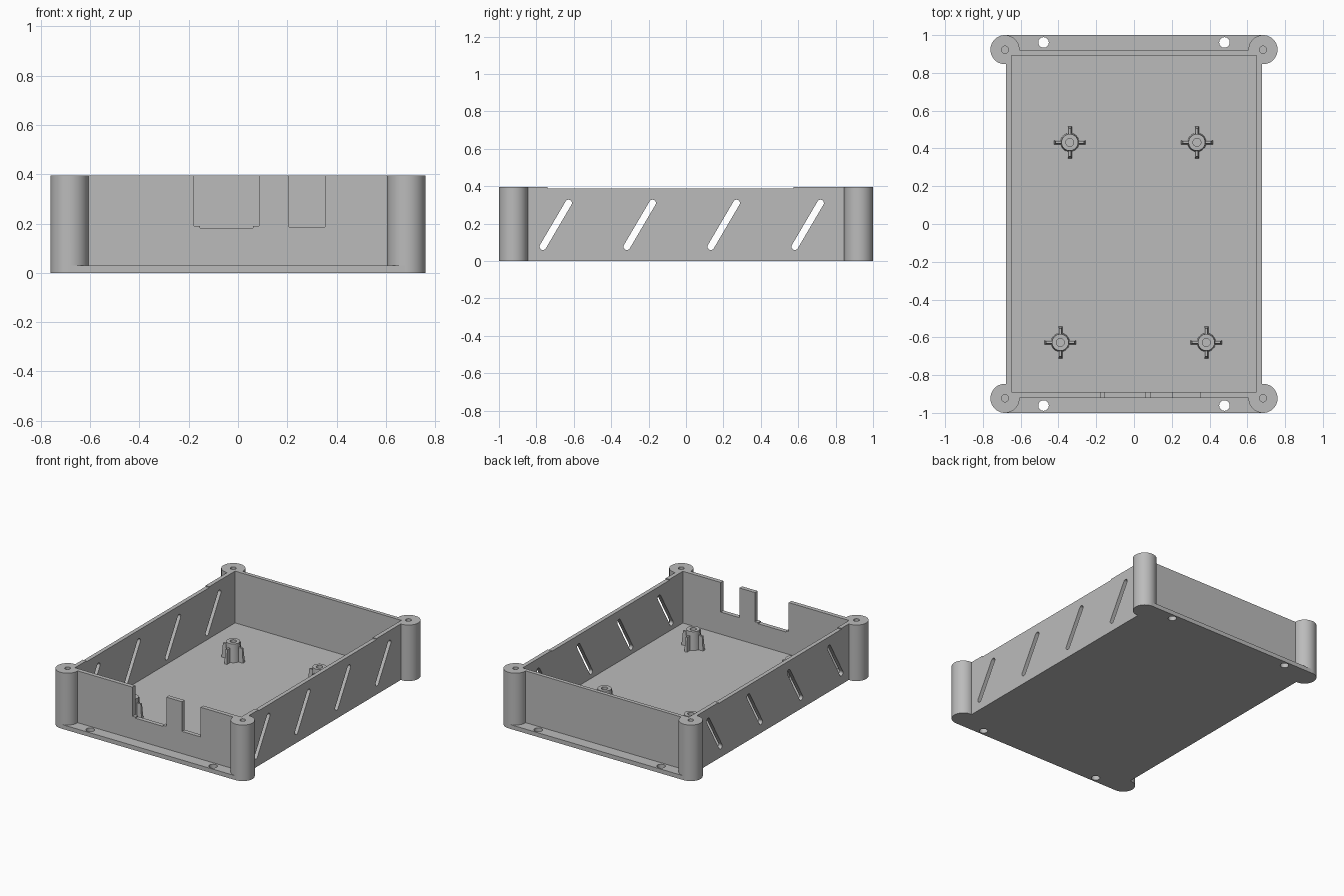
import bpy, bmesh, math
from mathutils import Matrix, Vector

old = bpy.data.objects.get("Cube")
if old:
    bpy.data.objects.remove(old, do_unlink=True)

grey = bpy.data.materials.new("plain grey")
grey.use_nodes = True
GREY = (0.5, 0.5, 0.5, 1)
grey.diffuse_color = GREY
grey.node_tree.nodes["Principled BSDF"].inputs["Base Color"].default_value = GREY

HEIGHT, FLOOR = 0.395, 0.03
WALL_X, WALL_Y = 0.677, 0.92
POST_X, POST_Y, POST_R = 0.683, 0.923, 0.077


def finish(name, bm):
    bmesh.ops.recalc_face_normals(bm, faces=bm.faces)
    mesh = bpy.data.meshes.new(name)
    bm.to_mesh(mesh)
    bm.free()
    mesh.materials.append(grey)
    ob = bpy.data.objects.new(name, mesh)
    bpy.context.collection.objects.link(ob)
    return ob


def box(name, low, high, taper=(1, 1)):
    """Box between two corners; taper scales its top face."""
    low, high = Vector(low), Vector(high)
    bm = bmesh.new()
    bmesh.ops.create_cube(bm, size=1)
    for v in bm.verts:
        if v.co.z > 0:
            v.co.x *= taper[0]
            v.co.y *= taper[1]
        v.co = (low + high) / 2 + v.co * (high - low)
    return finish(name, bm)


def cylinder(name, x, y, z0, z1, r0, r1=None, sides=64):
    bm = bmesh.new()
    bmesh.ops.create_cone(bm, cap_ends=True, segments=sides, radius1=r0,
                          radius2=r0 if r1 is None else r1, depth=z1 - z0,
                          matrix=Matrix.Translation((x, y, (z0 + z1) / 2)))
    return finish(name, bm)


def slot(name, y0, z0, y1, z1, r):
    """Slanted round-ended bar running across the whole case."""
    angle = math.atan2(z1 - z0, y1 - y0)
    bm = bmesh.new()
    ring = []
    for cy, cz, start in ((y1, z1, angle - math.pi / 2), (y0, z0, angle + math.pi / 2)):
        for i in range(13):
            a = start + math.pi * i / 12
            ring.append(bm.verts.new((-1, cy + r * math.cos(a), cz + r * math.sin(a))))
    cap = bm.faces.new(ring)
    out = bmesh.ops.extrude_face_region(bm, geom=[cap])
    moved = [g for g in out["geom"] if isinstance(g, bmesh.types.BMVert)]
    bmesh.ops.translate(bm, verts=moved, vec=(2, 0, 0))
    return finish(name, bm)


def combine(ob, other, operation):
    mod = ob.modifiers.new("combine", "BOOLEAN")
    mod.operation = operation
    mod.solver = "EXACT"
    mod.object = other
    bpy.context.view_layer.objects.active = ob
    bpy.ops.object.modifier_apply(modifier=mod.name)
    bpy.data.objects.remove(other, do_unlink=True)


def smooth(ob):
    bpy.ops.object.select_all(action="DESELECT")
    ob.select_set(True)
    bpy.context.view_layer.objects.active = ob
    bpy.ops.object.shade_smooth_by_angle(angle=math.radians(30))


corners = [(sx, sy) for sx in (-1, 1) for sy in (-1, 1)]

# Case: solid block, mounting plate and corner posts, then hollowed
case = box("case", (-WALL_X, -WALL_Y, 0), (WALL_X, WALL_Y, HEIGHT))
combine(case, box("plate", (-WALL_X, -1, 0), (WALL_X, 1, FLOOR)), "UNION")
for sx, sy in corners:
    combine(case, cylinder("post", sx * POST_X, sy * POST_Y, 0, HEIGHT, POST_R), "UNION")
combine(case, box("cavity", (-0.648, -0.89, FLOOR), (0.648, 0.893, 1)), "DIFFERENCE")

# Blind screw holes in the posts, through holes in the mounting flanges
for sx, sy in corners:
    combine(case, cylinder("screw_hole", sx * POST_X, sy * POST_Y, 0.2, 1, 0.019, sides=32),
            "DIFFERENCE")
    combine(case, cylinder("flange_hole", sx * 0.479, sy * 0.961, -0.1, 0.1, 0.028, sides=32),
            "DIFFERENCE")

# Slanted vents through both side walls
for i in range(4):
    y = -0.765 + 0.449 * i
    combine(case, slot("vent", y, 0.077, y + 0.137, 0.31, 0.018), "DIFFERENCE")

# Connector notches in the front wall, shallow recesses on the side walls
notches = [((-0.178, -0.95, 0.19), (0.085, -0.85, 1)),
           ((-0.155, -0.95, 0.182), (0.06, -0.85, 1)),
           ((0.207, -0.95, 0.186), (0.353, -0.85, 1)),
           ((0.6, -0.74, 0.388), (0.8, 0.575, 1)),
           ((-0.8, -0.763, 0.388), (-0.6, 0.605, 1))]
for low, high in notches:
    combine(case, box("notch", low, high), "DIFFERENCE")
smooth(case)

# Board standoffs: tapered tube with four ribs
standoffs = {"back_right": (-0.34, 0.432), "back_left": (0.333, 0.432),
             "front_right": (-0.39, -0.627), "front_left": (0.383, -0.627)}
for place, (x, y) in standoffs.items():
    ob = cylinder("standoff_" + place, x, y, FLOOR - 0.01, 0.16, 0.05, 0.044, 32)
    for rx, ry, taper in ((0.085, 0.011, (0.88, 0.6)), (0.011, 0.085, (0.6, 0.88))):
        rib = box("rib", (x - rx, y - ry, FLOOR - 0.01), (x + rx, y + ry, 0.13), taper)
        combine(ob, rib, "UNION")
    combine(ob, cylinder("bore", x, y, FLOOR, 0.3, 0.021, sides=32), "DIFFERENCE")
    smooth(ob)
